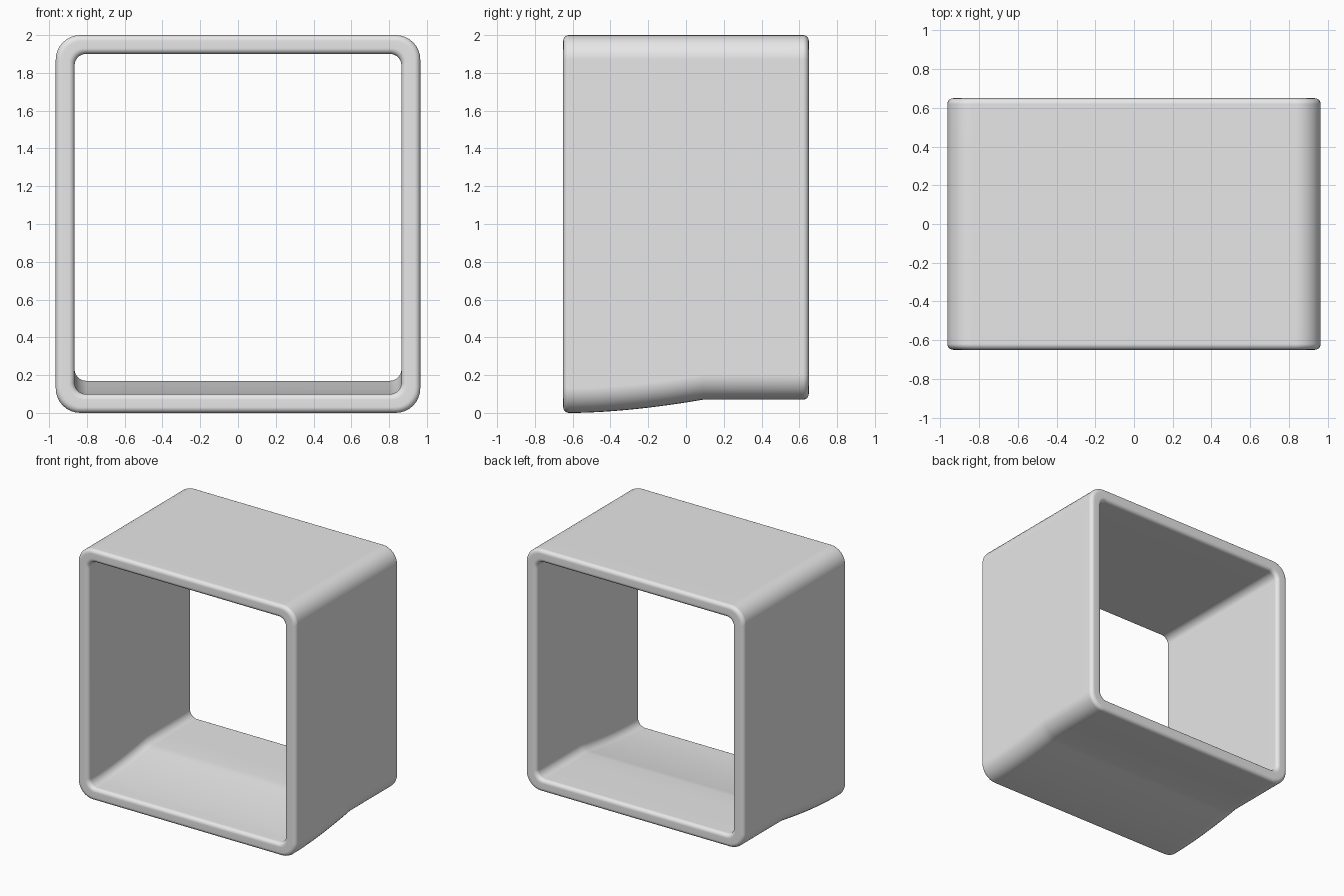
import bpy, bmesh
from math import sin, cos, pi

if "Cube" in bpy.data.objects:
    bpy.data.objects.remove(bpy.data.objects["Cube"], do_unlink=True)

HALF_W, HALF_D, TOP = 0.965, 0.65, 2.0
WALL, FILLET = 0.1, 0.03
CREASE, STEP = 0.09, 0.07      # where the sloped floor turns flat, and its rise
CORNER_STEPS, FILLET_STEPS = 8, 5


def floor_height(y):
    t = (y + 0.6) / (CREASE + 0.6)
    return STEP * min(max(t, 0), 1) ** 1.7


def section(y, d):
    """Rounded rectangle at depth y, inset by d from the outer skin."""
    r = 0.13 - 0.7 * d
    x = HALF_W - d - r
    hi = TOP - d - r
    lo = floor_height(y) + d + r
    pts = []
    for k, (cx, cz) in enumerate([(x, hi), (-x, hi), (-x, lo), (x, lo)]):
        for i in range(CORNER_STEPS + 1):
            a = (k + i / CORNER_STEPS) * pi / 2
            pts.append((cx + r * cos(a), y, cz + r * sin(a)))
    return pts


# Wall profile as (depth, inset): outer skin, back rim, inner skin, front rim
end = HALF_D - FILLET
rows = [-end + (CREASE + end) * i / 12 for i in range(13)]
rows += [CREASE + (end - CREASE) * i / 3 for i in range(1, 4)]


def rim(side):
    """Rounded rim running from the outer skin to the inner skin."""
    arc = [i / FILLET_STEPS * pi / 2 for i in range(1, FILLET_STEPS + 1)]
    outer = [(side * (end + FILLET * sin(a)), FILLET * (1 - cos(a))) for a in arc]
    return outer + [(y, WALL - d) for y, d in reversed(outer)]


profile = [(y, 0) for y in rows] + rim(1)
profile += [(y, WALL) for y in reversed(rows)] + rim(-1)[::-1]

# Loft the sections into one closed sleeve
bm = bmesh.new()
rings = [[bm.verts.new(p) for p in section(y, d)] for y, d in profile]
for a, b in zip(rings, rings[1:] + rings[:1]):
    n = len(a)
    for i in range(n):
        j = (i + 1) % n
        bm.faces.new((a[i], a[j], b[j], b[i]))
bmesh.ops.recalc_face_normals(bm, faces=bm.faces)
mesh = bpy.data.meshes.new("square_sleeve")
bm.to_mesh(mesh)
bm.free()

sleeve = bpy.data.objects.new("square_sleeve", mesh)
bpy.context.collection.objects.link(sleeve)

# Plain grey material
grey = bpy.data.materials.new("light_grey")
grey.use_nodes = True
colour = (0.8, 0.8, 0.8, 1)
grey.diffuse_color = colour
grey.node_tree.nodes["Principled BSDF"].inputs["Base Color"].default_value = colour
mesh.materials.append(grey)

# Smooth shading that keeps the large faces flat
bpy.ops.object.select_all(action="DESELECT")
sleeve.select_set(True)
bpy.context.view_layer.objects.active = sleeve
bpy.ops.object.shade_smooth_by_angle()
sleeve.modifiers.new("flat_faces", "WEIGHTED_NORMAL").keep_sharp = True
